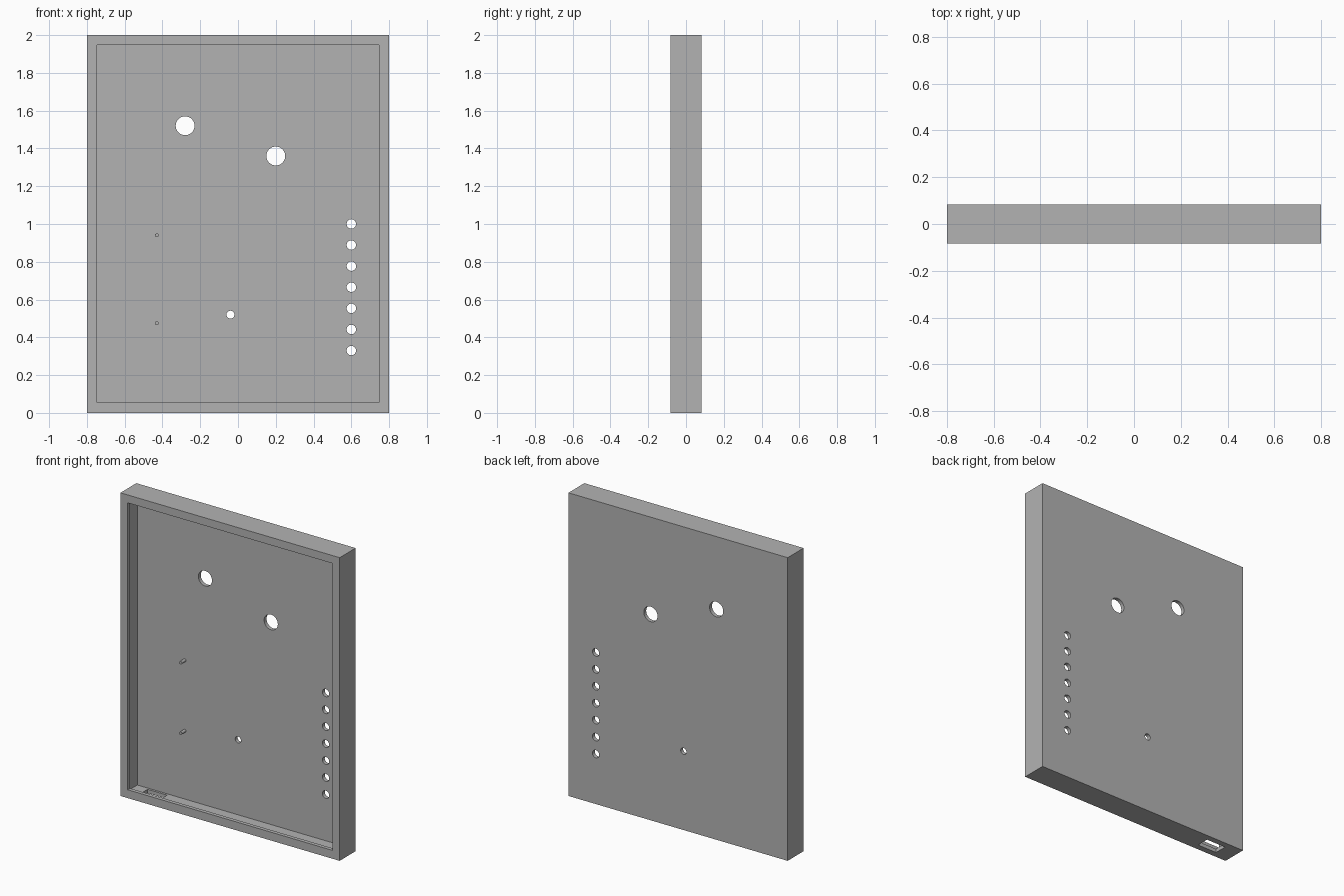
import bpy
import math
from mathutils import Vector

cube = bpy.data.objects.get("Cube")
if cube:
    bpy.data.objects.remove(cube, do_unlink=True)

# One plain grey for the whole housing
grey = bpy.data.materials.new("plain grey")
grey.use_nodes = True
GREY = (0.45, 0.45, 0.45, 1)
grey.diffuse_color = GREY
grey.node_tree.nodes["Principled BSDF"].inputs["Base Color"].default_value = GREY


def box(name, low, high):
    low, high = Vector(low), Vector(high)
    bpy.ops.mesh.primitive_cube_add(size=1, location=(low + high) / 2)
    ob = bpy.context.object
    ob.name = name
    ob.scale = high - low
    bpy.ops.object.transform_apply(location=True, rotation=False, scale=True)
    ob.data.materials.append(grey)
    return ob


def rod(name, x, z, radius, front, back):
    bpy.ops.mesh.primitive_cylinder_add(
        vertices=32, radius=radius, depth=back - front,
        location=(x, (front + back) / 2, z), rotation=(math.pi / 2, 0, 0))
    ob = bpy.context.object
    ob.name = name
    ob.data.materials.append(grey)
    return ob


def cut(target, cutter):
    cutter.hide_render = True
    mod = target.modifiers.new("cut", "BOOLEAN")
    mod.operation = "DIFFERENCE"
    mod.solver = "EXACT"
    mod.object = cutter
    bpy.context.view_layer.objects.active = target
    bpy.ops.object.modifier_apply(modifier=mod.name)
    bpy.data.objects.remove(cutter, do_unlink=True)


HALF = 0.083     # half depth of the housing
WALL = 0.025     # wall thickness
PANEL = HALF - WALL

# Housing block
housing = box("housing", (-0.8, -HALF, 0), (0.8, HALF, 2))

# Hollow behind the front rim, then the narrower front opening
cut(housing, box("hollow", (-0.8 + WALL, -PANEL, WALL), (0.8 - WALL, PANEL, 2 - WALL)))
cut(housing, box("opening", (-0.747, -0.2, 0.055), (0.747, 0, 1.948)))

# Connector slot through the bottom wall
cut(housing, box("slot", (-0.69, -0.042, -0.1), (-0.547, 0.043, 0.04)))

# Round holes through the back panel: two large, one small, a column of seven
holes = [(-0.28, 1.52, 0.05), (0.2, 1.36, 0.05), (-0.04, 0.52, 0.021)]
holes += [(0.6, 0.33 + i * 0.1117, 0.025) for i in range(7)]
for x, z, radius in holes:
    cut(housing, rod("hole", x, z, radius, 0.03, 0.2))

# Mounting pins standing on the inside of the panel
for name, z in (("upper_pin", 0.94), ("lower_pin", 0.475)):
    rod(name, -0.43, z, 0.01, 0.015, PANEL + 0.005)

# Smooth hole and pin walls, crisp edges elsewhere
bpy.ops.object.select_all(action="DESELECT")
for ob in bpy.context.scene.objects:
    if ob.name == "housing" or ob.name.endswith("_pin"):
        ob.select_set(True)
        bpy.context.view_layer.objects.active = ob
bpy.ops.object.shade_smooth_by_angle(angle=math.radians(30))
